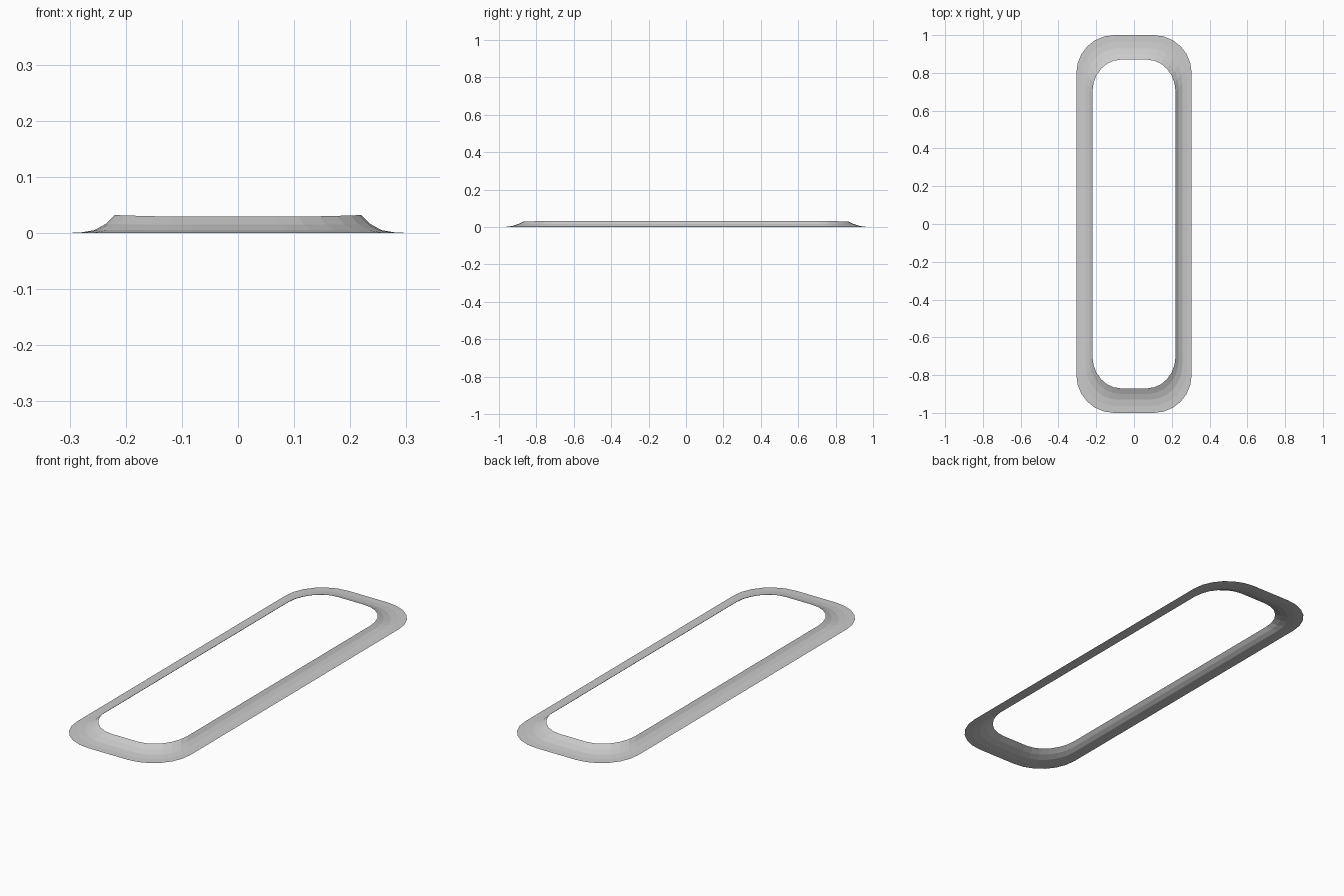
import bpy, bmesh, math

if "Cube" in bpy.data.objects:
    bpy.data.objects.remove(bpy.data.objects["Cube"])

# Flare profile: half width, half length, corner size x, corner size y, height side, height end
PROFILE = [
    (0.305, 1.000, 0.200, 0.200, 0.000, 0.000),
    (0.280, 0.963, 0.185, 0.190, 0.001, 0.001),
    (0.256, 0.930, 0.170, 0.182, 0.005, 0.005),
    (0.236, 0.899, 0.160, 0.176, 0.016, 0.015),
    (0.220, 0.870, 0.150, 0.170, 0.032, 0.029),
]
SEGMENTS = 6


def rounded_loop(hx, hy, rx, ry, z_side, z_end):
    """Rounded rectangle, built corner by corner counter-clockwise."""
    points = []
    for corner, (sx, sy) in enumerate([(1, 1), (-1, 1), (-1, -1), (1, -1)]):
        for i in range(SEGMENTS + 1):
            a = math.pi / 2 * (corner + i / SEGMENTS)
            z = z_side + (z_end - z_side) * math.sin(a) ** 2
            points.append((sx * (hx - rx) + rx * math.cos(a),
                           sy * (hy - ry) + ry * math.sin(a), z))
    return points


# Flared trim ring: open sheet bridged between successive loops
bm = bmesh.new()
loops = [[bm.verts.new(p) for p in rounded_loop(*row)] for row in PROFILE]
for outer, inner in zip(loops, loops[1:]):
    n = len(outer)
    for i in range(n):
        j = (i + 1) % n
        bm.faces.new((outer[i], outer[j], inner[j], inner[i]))
mesh = bpy.data.meshes.new("flared_trim_ring")
bm.to_mesh(mesh)
bm.free()
ring = bpy.data.objects.new("flared_trim_ring", mesh)
bpy.context.collection.objects.link(ring)
